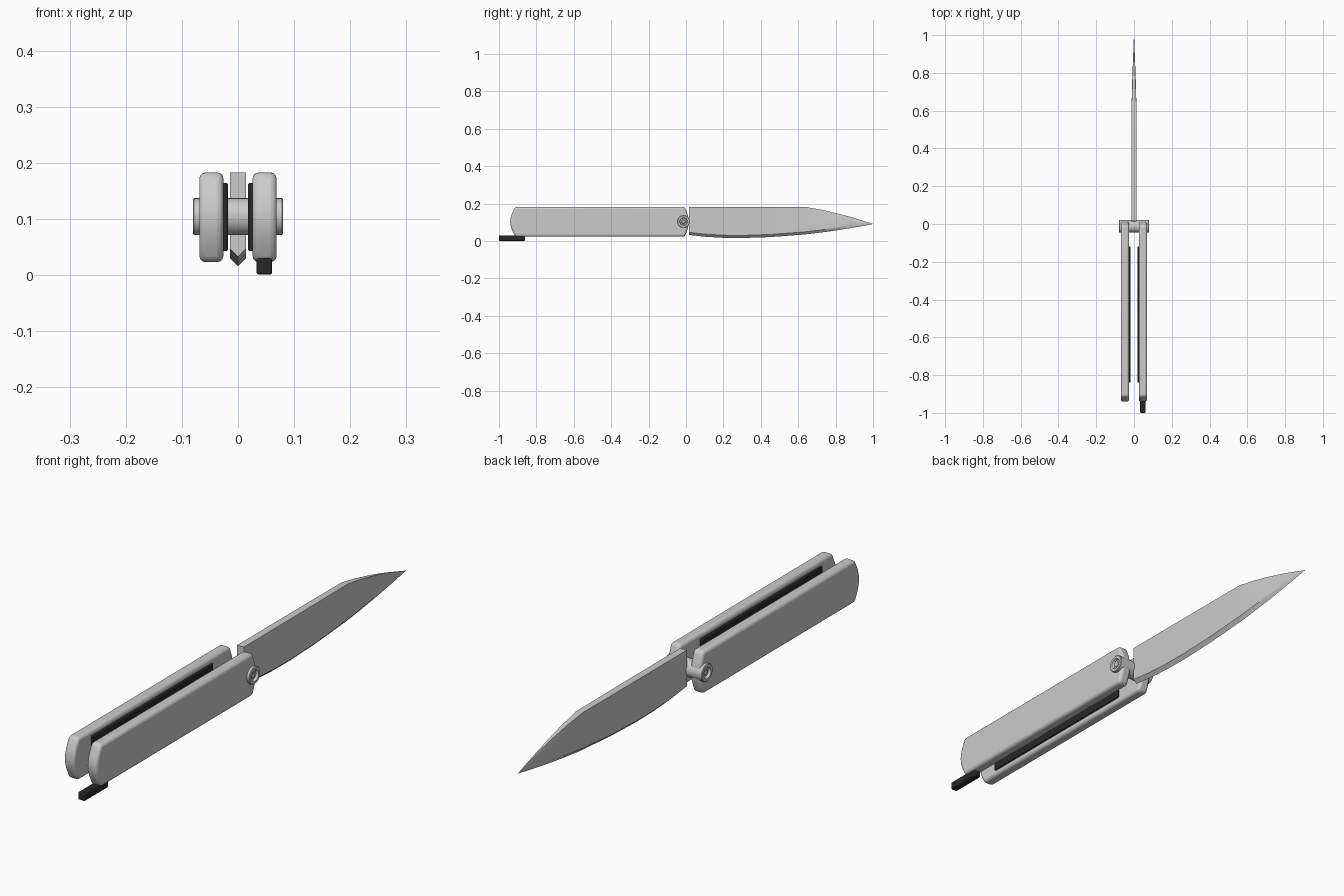
import bpy, bmesh, math

if "Cube" in bpy.data.objects:
    bpy.data.objects.remove(bpy.data.objects["Cube"])


def make_object(name, bm, bevel=0, segments=3, color=None, angle=35):
    bmesh.ops.recalc_face_normals(bm, faces=bm.faces)
    mesh = bpy.data.meshes.new(name)
    bm.to_mesh(mesh)
    bm.free()
    ob = bpy.data.objects.new(name, mesh)
    bpy.context.collection.objects.link(ob)
    if bevel:
        mod = ob.modifiers.new("Bevel", "BEVEL")
        mod.width = bevel
        mod.segments = segments
        mod.limit_method = "ANGLE"
        mod.angle_limit = math.radians(40)
    if color:
        ob.data.materials.append(color)
    bpy.ops.object.select_all(action="DESELECT")
    ob.select_set(True)
    bpy.context.view_layer.objects.active = ob
    bpy.ops.object.shade_smooth_by_angle(angle=math.radians(angle))
    return ob


def slab(name, outline, x0, x1, bevel, color=None):
    """Extrude a (y, z) outline along x."""
    bm = bmesh.new()
    face = bm.faces.new([bm.verts.new((x0, y, z)) for y, z in outline])
    ext = bmesh.ops.extrude_face_region(bm, geom=[face])
    for v in ext["geom"]:
        if isinstance(v, bmesh.types.BMVert):
            v.co.x = x1
    return make_object(name, bm, bevel, color=color)


def rect(y0, y1, z0, z1):
    return [(y0, z0), (y1, z0), (y1, z1), (y0, z1)]


def arc_end(y_corner, bulge, z_from, z_to, n=8):
    """Gently bowed handle end."""
    return [(y_corner + bulge * math.sin(math.pi * i / n),
             z_from + (z_to - z_from) * i / n) for i in range(n + 1)]


black = bpy.data.materials.new("black")
black.diffuse_color = (0.02, 0.02, 0.02, 1)
black.use_nodes = True
black.node_tree.nodes["Principled BSDF"].inputs["Base Color"].default_value = black.diffuse_color

# handle scales and dark inner liners
handle = arc_end(-0.007, 0.022, 0.023, 0.183) + arc_end(-0.912, -0.028, 0.183, 0.023)
for side, s in (("left", -1), ("right", 1)):
    slab("handle_" + side, handle, s * 0.026, s * 0.069, 0.011)
    slab("liner_" + side, rect(-0.84, -0.12, 0.043, 0.164),
         s * 0.018, s * 0.028, 0.003, black)

# tail clip under the right handle
slab("tail_clip", rect(-1.0, -0.86, 0.001, 0.03), 0.033, 0.061, 0.004, black)

# pivot pin with recessed, dimpled heads: (x, radius) lathe profile
half = [(0.074, 0), (0.074, 0.009), (0.071, 0.012), (0.071, 0.018),
        (0.080, 0.021), (0.080, 0.031), (0.078, 0.033)]
profile = half + [(-x, r) for x, r in reversed(half)]
bm = bmesh.new()
verts = [bm.verts.new((x, -0.013, 0.104 + r)) for x, r in profile]
edges = [bm.edges.new(p) for p in zip(verts, verts[1:])]
bmesh.ops.spin(bm, geom=verts + edges, cent=(0, -0.013, 0.104), axis=(1, 0, 0),
               angle=math.tau, steps=32)
bmesh.ops.remove_doubles(bm, verts=bm.verts, dist=0.0001)
make_object("pivot_pin", bm, angle=30)

# blade stations: y, spine z, edge z, half thickness, spine half width
stations = [
    (0.015, 0.183, 0.033, 0.014, 0.014), (0.10, 0.183, 0.023, 0.014, 0.014),
    (0.20, 0.183, 0.017, 0.014, 0.014), (0.30, 0.183, 0.016, 0.014, 0.014),
    (0.45, 0.183, 0.021, 0.0135, 0.0135), (0.635, 0.183, 0.035, 0.0125, 0.0125),
    (0.72, 0.168, 0.045, 0.011, 0.009), (0.80, 0.150, 0.056, 0.008, 0.006),
    (0.88, 0.129, 0.069, 0.005, 0.003), (0.95, 0.107, 0.081, 0.0025, 0.0015),
    (1.0, 0.0915, 0.0905, 0.0003, 0.0002),
]
bm = bmesh.new()
rings = []
for y, top, edge, t, w in stations:
    h = top - edge
    low, high = edge + min(0.014, 0.2 * h), top - 0.08 * h
    rings.append([bm.verts.new((x, y, z)) for x, z in (
        (0, edge), (t, low), (t, high), (w, top), (-w, top), (-t, high), (-t, low))])
for a, b in zip(rings, rings[1:]):
    for i in range(7):
        j = (i + 1) % 7
        bm.faces.new((a[i], a[j], b[j], b[i]))
bm.faces.new(rings[0])
bm.faces.new(rings[-1])
make_object("blade", bm, angle=25)

# short tang joining the blade to the pivot
slab("blade_tang", rect(-0.013, 0.03, 0.085, 0.123), -0.013, 0.013, 0)
